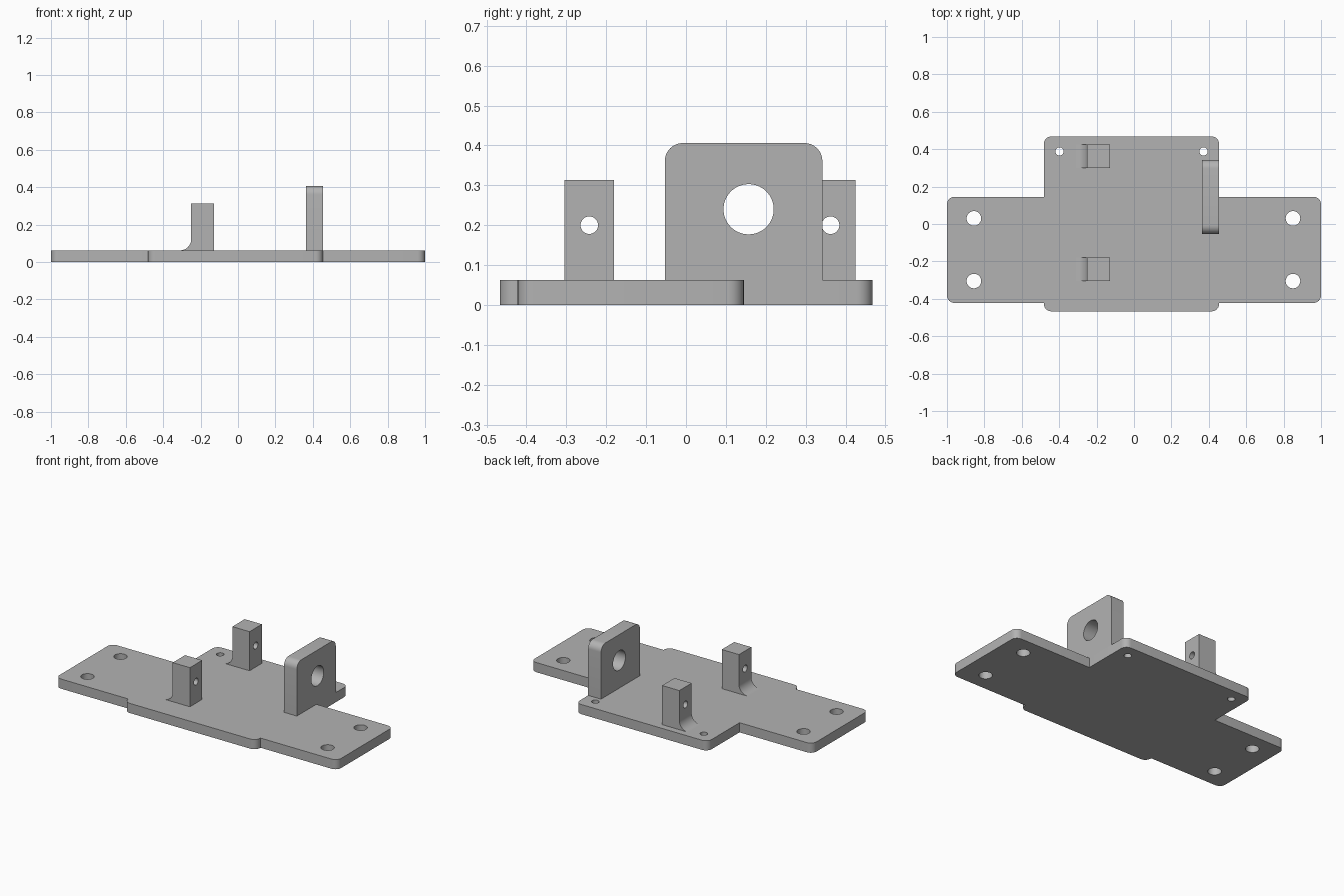
import bpy, bmesh, math
from mathutils import Vector

if "Cube" in bpy.data.objects:
    bpy.data.objects.remove(bpy.data.objects["Cube"])

grey = bpy.data.materials.new("plain grey")
grey.diffuse_color = (0.45, 0.45, 0.45, 1)
grey.use_nodes = True
grey.node_tree.nodes["Principled BSDF"].inputs["Base Color"].default_value = grey.diffuse_color


def arc(cx, cy, r, a0, a1, n):
    return [(cx + r * math.cos(math.radians(a0 + (a1 - a0) * i / n)),
             cy + r * math.sin(math.radians(a0 + (a1 - a0) * i / n))) for i in range(n + 1)]


def circle(cx, cy, r, n=40):
    return arc(cx, cy, r, 0, 360, n)[:-1]


def rounded(corners, n=8):
    """Outline from (x, y, radius) right-angle corners; radius 0 stays sharp."""
    out = []
    for i, (x, y, r) in enumerate(corners):
        p = Vector((x, y))
        if r == 0:
            out.append((x, y))
            continue
        a = (Vector(corners[i - 1][:2]) - p).normalized() * r
        b = (Vector(corners[(i + 1) % len(corners)][:2]) - p).normalized() * r
        for k in range(n + 1):
            t = math.pi / 2 * k / n
            out.append(tuple(p + a * (1 - math.sin(t)) + b * (1 - math.cos(t))))
    return out


def prism(name, loops, place, start, end):
    """Fill an outline with holes and extrude it; place(u, v, w) sets the axes."""
    bm = bmesh.new()
    edges = []
    for loop in loops:
        vs = [bm.verts.new(place(u, v, start)) for u, v in loop]
        edges += [bm.edges.new((vs[i - 1], vs[i])) for i in range(len(vs))]
    bmesh.ops.triangle_fill(bm, edges=edges, use_beauty=True)
    ext = bmesh.ops.extrude_face_region(bm, geom=bm.faces[:], use_keep_orig=True)
    moved = [g for g in ext["geom"] if isinstance(g, bmesh.types.BMVert)]
    bmesh.ops.translate(bm, verts=moved, vec=Vector(place(0, 0, end)) - Vector(place(0, 0, start)))
    bmesh.ops.recalc_face_normals(bm, faces=bm.faces[:])
    me = bpy.data.meshes.new(name)
    bm.to_mesh(me)
    bm.free()
    me.materials.append(grey)
    ob = bpy.data.objects.new(name, me)
    bpy.context.collection.objects.link(ob)
    bpy.ops.object.select_all(action='DESELECT')
    ob.select_set(True)
    bpy.context.view_layer.objects.active = ob
    bpy.ops.object.shade_smooth_by_angle(angle=math.radians(30))
    return ob


def along_x(u, v, w): return (w, u, v)
def along_y(u, v, w): return (u, w, v)
def along_z(u, v, w): return (u, v, w)


# Base plate: long board with a wider middle, four large and two small holes
T, R = 0.062, 0.04
outline = rounded([
    (-1, -0.422, R), (-0.482, -0.422, 0), (-0.482, -0.467, R), (0.455, -0.467, R),
    (0.455, -0.422, 0), (1, -0.422, R), (1, 0.145, R), (0.455, 0.145, 0),
    (0.455, 0.468, R), (-0.482, 0.468, R), (-0.482, 0.145, 0), (-1, 0.145, R)])
holes = [circle(x, y, 0.039) for x in (-0.856, 0.85) for y in (-0.305, 0.03)]
holes += [circle(x, 0.388, 0.022) for x in (-0.398, 0.372)]
prism("base_plate", [outline] + holes, along_z, 0, T)

# Upright bearing bracket with rounded top corners and a large hole
bracket = rounded([(-0.053, T, 0), (0.342, T, 0), (0.342, 0.406, 0.045), (-0.053, 0.406, 0.045)])
prism("bracket", [bracket, circle(0.157, 0.24, 0.063, 56)], along_x, 0.364, 0.455)

# Two drilled posts, each with a curved fillet at the foot
F = 0.06
foot = [(-0.25, T)] + arc(-0.25 - F, T + F, F, 0, -90, 12)
for side, y0, y1 in (("front", -0.305, -0.18), ("back", 0.3, 0.425)):
    box = [(y0, T), (y1, T), (y1, 0.313), (y0, 0.313)]
    prism(side + "_post", [box, circle((y0 + y1) / 2, 0.2, 0.022)], along_x, -0.25, -0.128)
    prism(side + "_post_fillet", [foot], along_y, y0, y1)
